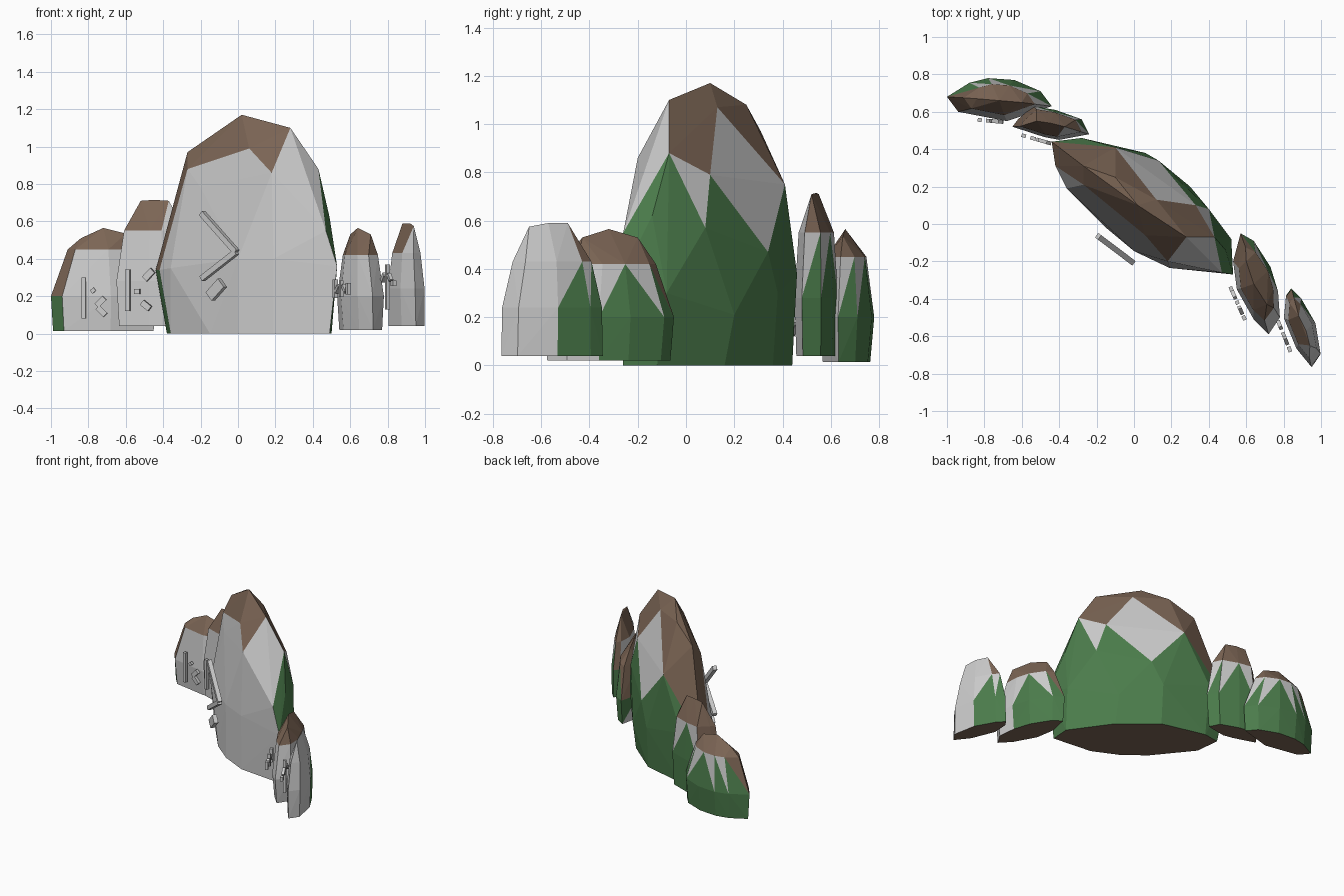
import bpy, bmesh
from math import cos, sin, radians
from mathutils import Vector, Matrix

if "Cube" in bpy.data.objects:
    bpy.data.objects.remove(bpy.data.objects["Cube"])


def material(name, rgb):
    m = bpy.data.materials.new(name)
    m.diffuse_color = (*rgb, 1)
    m.use_nodes = True
    m.node_tree.nodes["Principled BSDF"].inputs["Base Color"].default_value = m.diffuse_color
    return m


MATS = [material("stone", (0.6, 0.6, 0.6)),
        material("earth", (0.2, 0.13, 0.09)),
        material("moss", (0.07, 0.2, 0.07))]


def add_object(name, bm):
    me = bpy.data.meshes.new(name)
    bm.to_mesh(me)
    bm.free()
    ob = bpy.data.objects.new(name, me)
    bpy.context.collection.objects.link(ob)
    return ob


def rock(name, points, angle, moss_limit):
    """Convex faceted boulder, painted by facing and height."""
    bm = bmesh.new()
    for p in points:
        bm.verts.new(p)
    res = bmesh.ops.convex_hull(bm, input=bm.verts[:])
    loose = [v for v in bm.verts if not v.link_faces]
    bmesh.ops.delete(bm, geom=loose, context='VERTS')
    bmesh.ops.recalc_face_normals(bm, faces=bm.faces[:])
    along = Vector((cos(angle), sin(angle), 0))
    back = Vector((-sin(angle), cos(angle), 0))
    top = max(p[2] for p in points)
    mid = sum((Vector(p) for p in points), Vector()) / len(points)
    for f in bm.faces:
        n, c = f.normal, f.calc_center_median()
        h = c.z / top
        end = n.dot(along) < -0.6
        if n.z < -0.5 or (h > 0.78 and n.z > 0.3) or (end and h > 0.42):
            f.material_index = 1
        elif end or (n.dot(back) > 0.2 and h < 0.55
                     and (c - mid).dot(along) < moss_limit):
            f.material_index = 2
    ob = add_object(name, bm)
    for m in MATS:
        ob.data.materials.append(m)


def ringed(outline, angle, levels, crown):
    """Stack scaled copies of a plan outline, then add crown points."""
    lo = [min(p[i] for p in outline) for i in (0, 1)]
    hi = [max(p[i] for p in outline) for i in (0, 1)]
    cx, cy = (lo[0] + hi[0]) / 2, (lo[1] + hi[1]) / 2
    ca, sa = cos(angle), sin(angle)
    pts = list(crown)
    for z, s, t in levels:
        for x, y in outline:
            u = ((x - cx) * ca + (y - cy) * sa) * s
            v = (-(x - cx) * sa + (y - cy) * ca) * t
            pts.append((cx + u * ca - v * sa, cy + u * sa + v * ca, z))
    return pts


def rune(name, origin, angle, bars, depth=0.02):
    """Raised bars (u, z, length, width, tilt) floating before a stone."""
    bm = bmesh.new()
    for u, z, ln, w, tilt in bars:
        m = (Matrix.Translation((*origin, 0)) @ Matrix.Rotation(angle, 4, 'Z')
             @ Matrix.Translation((u, 0, z))
             @ Matrix.Rotation(-radians(tilt), 4, 'Y')
             @ Matrix.Diagonal((ln, depth, w, 1)))
        bmesh.ops.create_cube(bm, size=1, matrix=m)
    add_object(name, bm)


# Large central boulder: base, belly, shoulder and crown corners
base = [(-.38, .42), (-.36, .24), (-.15, -.02), (0, -.14), (.19, -.23),
        (.49, -.26), (.5, -.12), (.3, .16), (.06, .36), (-.26, .44)]
belly = [(-.44, .44, .34), (-.42, .31, .34), (-.36, .19, .35), (-.28, .46, .38),
         (.06, .38, .3), (.13, .34, .47), (.3, .2, .21), (.4, .08, .57),
         (.52, -.08, .3), (.53, -.27, .36), (.19, -.235, .4), (0, -.145, .4)]
shoulder = [(.49, -.14, .62), (.47, -.26, .55), (.33, .1, .79), (.43, -.07, .88),
            (-.1, .41, .75), (.18, -.2, .86), (-.2, .12, .78), (-.27, .21, .88)]
crown = [(.06, -.06, .99), (-.27, .31, .97), (-.1, .25, 1.08), (.02, .1, 1.17),
         (.12, .13, 1.07), (.28, -.07, 1.10)]
rock("central_boulder", [(x, y, 0) for x, y in base] + belly + shoulder + crown,
     radians(-37), 9)

# Four flanking stones
a = radians(-5)
rock("far_left_stone", ringed(
    [(-1, .68), (-.94, .6), (-.68, .55), (-.44, .63), (-.5, .71), (-.64, .77),
     (-.78, .78), (-.88, .755)], a,
    [(.015, .96, .85), (.2, 1, 1), (.45, .68, .72)],
    [(-.72, .66, .565), (-.6, .65, .535), (-.84, .67, .51)]), a, 9)
b = radians(-16)
rock("left_stone", ringed(
    [(-.65, .52), (-.62, .56), (-.54, .63), (-.42, .61), (-.28, .56),
     (-.24, .48), (-.4, .45), (-.48, .465)], b,
    [(.04, .93, .92), (.28, 1, 1), (.55, .8, .82)],
    [(-.52, .55, .71), (-.37, .52, .71), (-.45, .54, .715)]), b, 9)
c = radians(-66)
rock("right_stone", ringed(
    [(.57, -.05), (.64, -.09), (.73, -.23), (.77, -.36), (.78, -.5),
     (.72, -.59), (.64, -.51), (.55, -.35), (.53, -.2)], c,
    [(.02, .95, .86), (.2, 1, 1), (.42, .72, .8)],
    [(.64, -.32, .565), (.6, -.2, .53), (.71, -.43, .53)]), c, .08)
d = radians(-68)
rock("far_right_stone", ringed(
    [(.84, -.34), (.89, -.39), (.97, -.53), (1, -.7), (.95, -.77),
     (.87, -.67), (.8, -.5), (.81, -.38)], d,
    [(.04, .98, .92), (.24, .96, 1), (.43, .76, .75)],
    [(.88, -.49, .59), (.92, -.57, .59), (.94, -.65, .575)]), d, -.03)

# Raised runes: chevron on the boulder, bars and dots on the stones
rune("boulder_rune", (-.1, -.135), radians(-37),
     [(.0, .54, .31, .03, -42), (0, .365, .27, .03, 32), (-.02, .235, .11, .06, 42)],
     .03)
marks = [(-.07, 0, .22, .022, 90), (-.02, .04, .025, .022, 40),
         (.02, -.02, .06, .03, 45), (.025, -.07, .06, .03, -45)]
rune("far_left_rune", (-.755, .55), a,
     [(u, z + .19, l, w, t) for u, z, l, w, t in marks])
rune("left_rune", (-.53, .455), b,
     [(-.062, .232, .22, .024, 90), (-.01, .225, .03, .025, 0),
      (.055, .315, .065, .035, 45), (.04, .15, .055, .032, -38)])
rune("right_rune", (.552, -.42), c,
     [(-.08, .24, .025, .1, 0), (-.045, .24, .05, .02, 45), (0, .24, .09, .02, 90),
      (.045, .24, .05, .02, -45), (.09, .24, .025, .06, 0)])
rune("far_right_rune", (.805, -.605), d,
     [(-.07, .3, .05, .025, 45), (-.015, .25, .24, .025, 90),
      (.02, .3, .05, .02, -45), (.07, .27, .03, .03, 0)])
